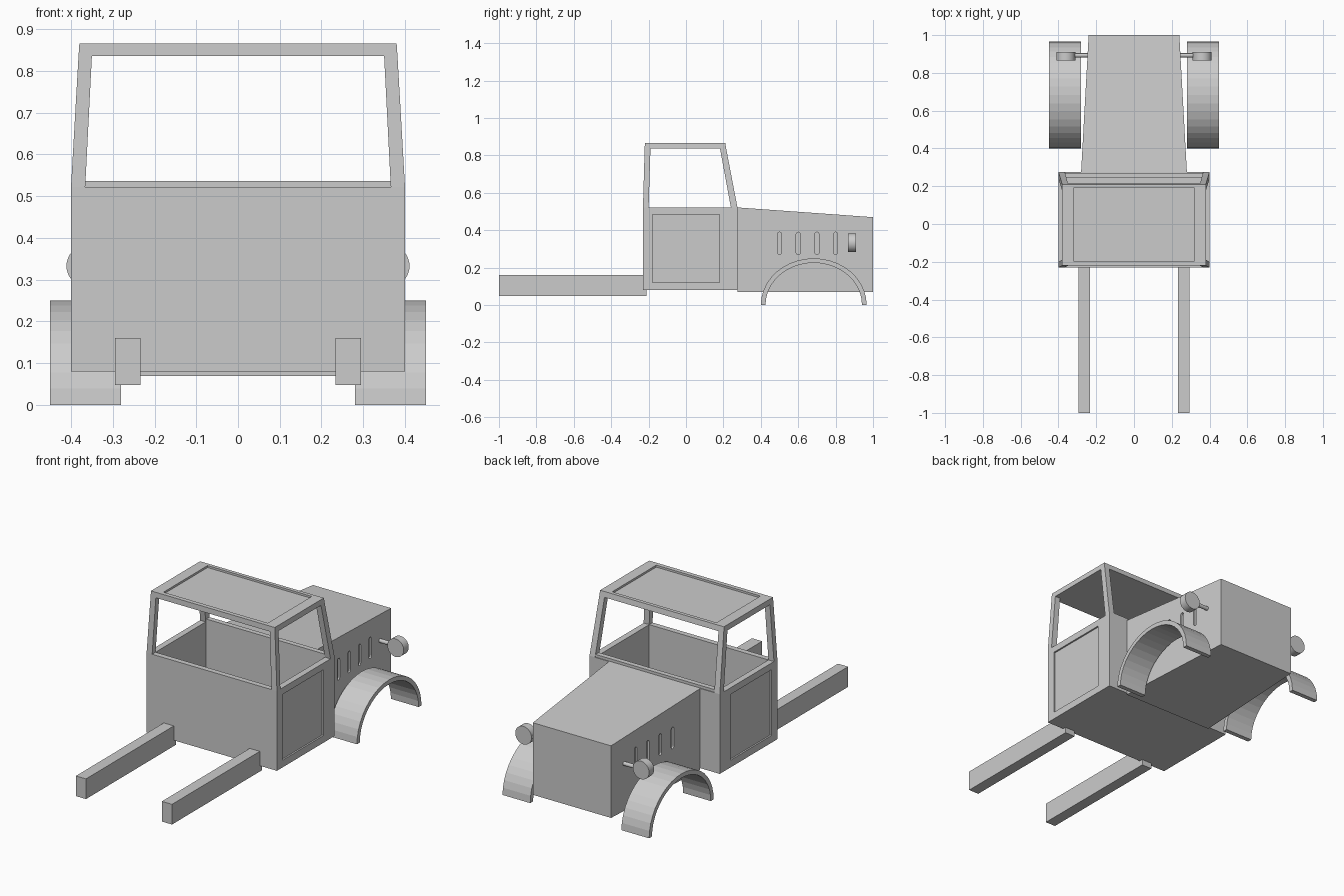
import bpy, bmesh, math

if "Cube" in bpy.data.objects:
    bpy.data.objects.remove(bpy.data.objects["Cube"])

grey = bpy.data.materials.new("body grey")
grey.diffuse_color = (0.6, 0.6, 0.6, 1)
grey.use_nodes = True
grey.node_tree.nodes["Principled BSDF"].inputs["Base Color"].default_value = grey.diffuse_color


def prism(name, a, b):
    """Closed solid between two matching outlines a and b."""
    bm = bmesh.new()
    va = [bm.verts.new(p) for p in a]
    vb = [bm.verts.new(p) for p in b]
    n = len(a)
    bm.faces.new(va)
    bm.faces.new(vb)
    for i in range(n):
        j = (i + 1) % n
        bm.faces.new((va[i], va[j], vb[j], vb[i]))
    bmesh.ops.recalc_face_normals(bm, faces=bm.faces[:])
    me = bpy.data.meshes.new(name)
    bm.to_mesh(me)
    bm.free()
    me.materials.append(grey)
    ob = bpy.data.objects.new(name, me)
    bpy.context.collection.objects.link(ob)
    return ob


def rect(x0, x1, y0, y1, z):
    return [(x0, y0, z), (x1, y0, z), (x1, y1, z), (x0, y1, z)]


def box(name, x0, x1, y0, y1, z0, z1):
    return prism(name, rect(x0, x1, y0, y1, z0), rect(x0, x1, y0, y1, z1))


def side_shape(name, yz, x0, x1):
    return prism(name, [(x0, y, z) for y, z in yz], [(x1, y, z) for y, z in yz])


def cut(ob, cutter):
    cutter.hide_render = True
    mod = ob.modifiers.new("cut", 'BOOLEAN')
    mod.object = cutter
    mod.operation = 'DIFFERENCE'
    mod.solver = 'EXACT'
    bpy.context.view_layer.objects.active = ob
    bpy.ops.object.modifier_apply(modifier=mod.name)
    bpy.data.objects.remove(cutter)


def cylinder(name, r, depth, loc, rot, sides):
    bpy.ops.mesh.primitive_cylinder_add(vertices=sides, radius=r, depth=depth,
                                        location=loc, rotation=rot)
    ob = bpy.context.object
    ob.name = name
    ob.data.materials.append(grey)
    bpy.ops.object.shade_smooth_by_angle(angle=math.radians(30))
    return ob


# Cab tub, open at the top, with recessed doors
cab = box("cab", -0.4, 0.4, -0.23, 0.275, 0.08, 0.522)
cut(cab, box("cab_cutter", -0.366, 0.366, -0.2, 0.243, 0.11, 0.7))
for s in (-1, 1):
    cut(cab, box("door_cutter", *sorted((s * 0.391, s * 0.45)), -0.18, 0.18, 0.12, 0.485))

# Roof with a recessed panel, and the windscreen sill
roof = prism("roof", rect(-0.382, 0.382, -0.221, 0.215, 0.836),
             rect(-0.38, 0.38, -0.22, 0.21, 0.866))
cut(roof, box("roof_cutter", -0.32, 0.32, -0.196, 0.19, 0.855, 0.9))
box("windscreen_sill", -0.37, 0.37, 0.243, 0.271, 0.52, 0.537)

# Bonnet tapering to the nose
bonnet = prism("bonnet",
               [(-0.28, 0.275, 0.07), (0.28, 0.275, 0.07), (0.24, 1, 0.07), (-0.24, 1, 0.07)],
               [(-0.28, 0.275, 0.522), (0.28, 0.275, 0.522), (0.24, 1, 0.47), (-0.24, 1, 0.47)])

for s, side in ((-1, "left"), (1, "right")):
    # Window pillars
    for name, y0, y1, t0, t1 in (("rear", -0.23, -0.2, -0.221, -0.19),
                                 ("front", 0.24, 0.275, 0.182, 0.215)):
        prism(f"{name}_pillar_{side}", rect(s * 0.366, s * 0.4, y0, y1, 0.522),
              rect(s * 0.35, s * 0.382, t0, t1, 0.836))

    # Cooling slots in the bonnet side
    for k in range(4):
        y = 0.5 + 0.1 * k
        x = 0.28 - 0.04 * (y - 0.275) / 0.725
        ends = [(y + 0.011 * math.cos(a), zc + 0.011 * math.sin(a))
                for zc, a0 in ((0.379, 0), (0.281, math.pi))
                for a in [a0 + math.pi * i / 6 for i in range(7)]]
        cut(bonnet, side_shape("slot_cutter", ends, s * (x - 0.01), s * (x + 0.05)))

    # Arched mudguard
    arc = [math.pi * i / 20 for i in range(21)]
    outer = [(0.683 + 0.283 * math.cos(a), 0.25 * math.sin(a)) for a in arc]
    inner = [(0.683 + 0.258 * math.cos(a), 0.226 * math.sin(a)) for a in reversed(arc)]
    side_shape(f"mudguard_{side}", outer + inner, s * 0.28, s * 0.45)

    # Headlamp on a short arm
    cylinder(f"headlamp_{side}", 0.05, 0.044, (s * 0.361, 0.888, 0.333),
             (math.pi / 2, 0, 0), 32)
    cylinder(f"headlamp_arm_{side}", 0.011, 0.1, (s * 0.285, 0.893, 0.333),
             (0, math.pi / 2, 0), 16)

    # Chassis rail
    box(f"chassis_rail_{side}", s * 0.233, s * 0.295, -1, -0.21, 0.048, 0.16)
